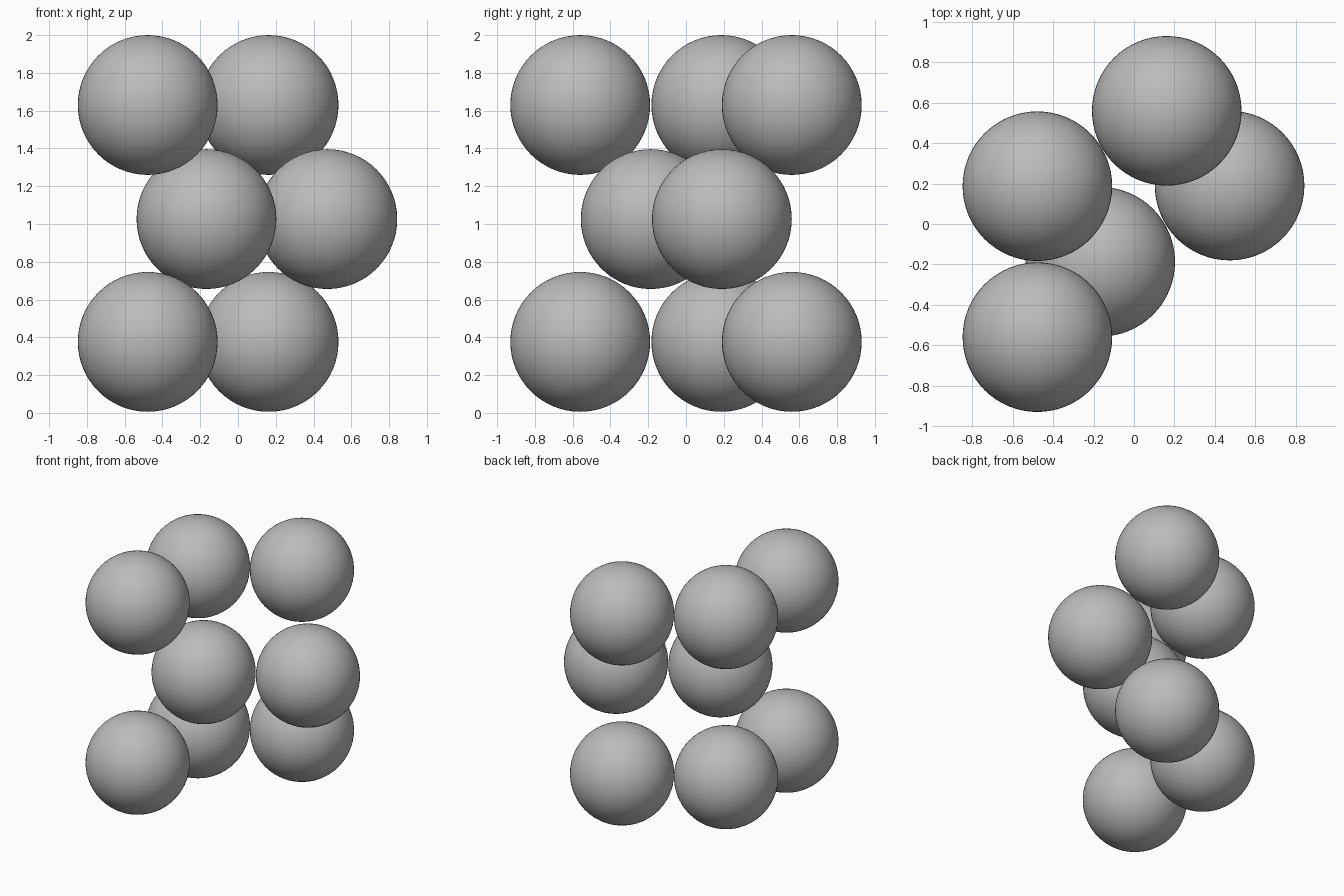
import bpy

if "Cube" in bpy.data.objects:
    bpy.data.objects.remove(bpy.data.objects["Cube"])

RADIUS = 0.37

grey = bpy.data.materials.new("neutral grey")
grey.diffuse_color = (0.5, 0.5, 0.5, 1)
grey.use_nodes = True
grey.node_tree.nodes["Principled BSDF"].inputs["Base Color"].default_value = grey.diffuse_color

# Stacked layers of touching balls: outer layers share one layout
outer = [(-0.478, -0.56), (-0.478, 0.187), (0.162, 0.56)]
middle = [(-0.167, -0.187), (0.473, 0.19)]
layers = [("bottom_ball", 0.376, outer),
          ("middle_ball", 1.026, middle),
          ("top_ball", 1.63, outer)]

for name, z, centres in layers:
    for i, (x, y) in enumerate(centres, 1):
        bpy.ops.mesh.primitive_uv_sphere_add(
            segments=64, ring_count=32, radius=RADIUS, location=(x, y, z))
        ball = bpy.context.object
        ball.name = f"{name}_{i}"
        ball.data.materials.append(grey)
        bpy.ops.object.shade_smooth()
